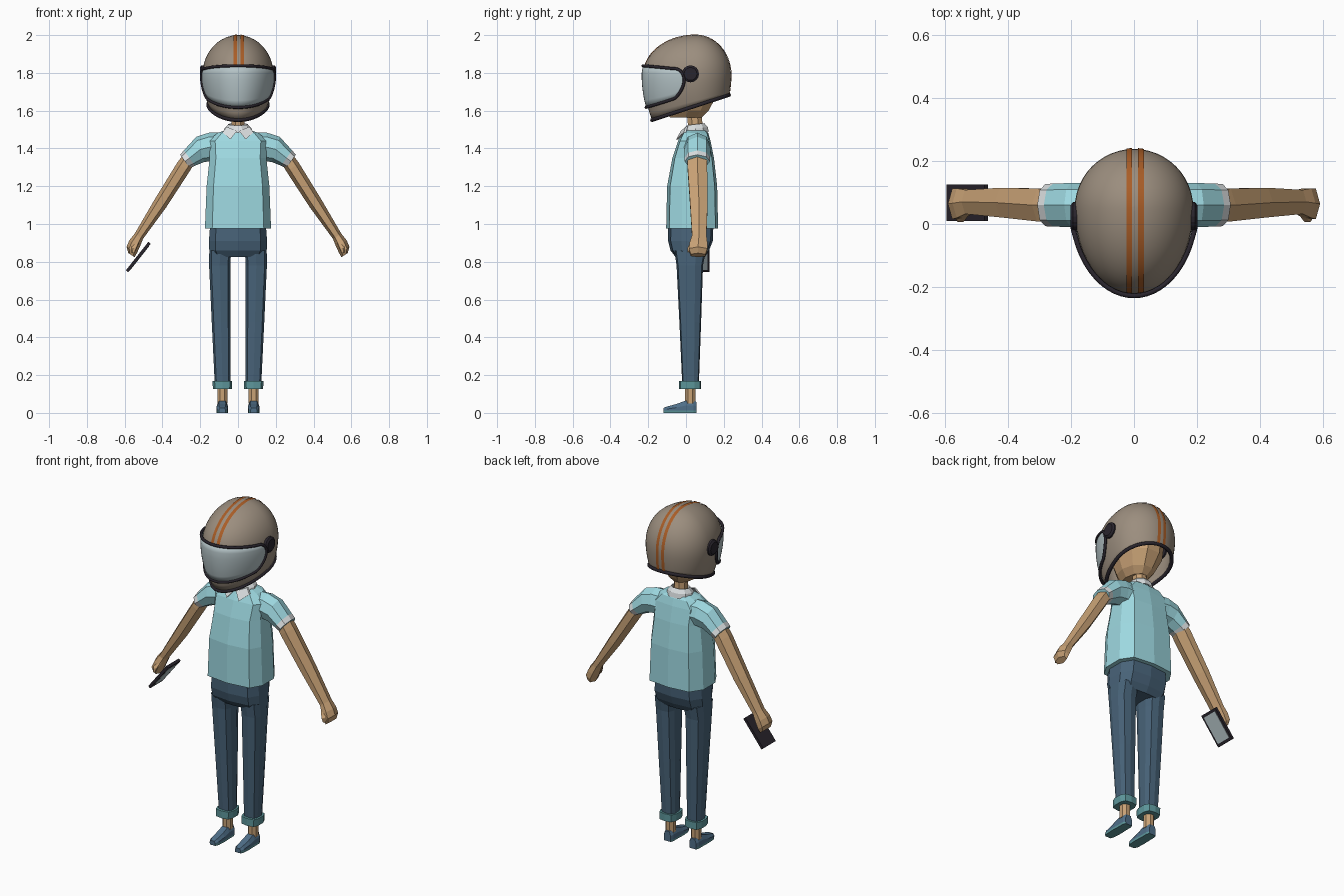
import bpy, bmesh
from math import sin, cos, pi, sqrt, radians
from mathutils import Vector

if "Cube" in bpy.data.objects:
    bpy.data.objects.remove(bpy.data.objects["Cube"])


def material(name, *rgb):
    m = bpy.data.materials.new(name)
    m.use_nodes = True
    m.diffuse_color = (*rgb, 1)
    m.node_tree.nodes["Principled BSDF"].inputs["Base Color"].default_value = (*rgb, 1)
    return m


TAUPE = material("taupe shell", .33, .27, .21)
ORANGE = material("orange stripe", .40, .11, .02)
DARK = material("dark trim", .022, .018, .026)
GLASS = material("pale glass", .46, .55, .57)
SKIN = material("skin", .58, .36, .18)
SHIRT = material("light blue shirt", .34, .69, .75)
WHITE = material("white trim", .70, .73, .74)
DENIM = material("denim", .065, .125, .19)
CUFF = material("teal cuff", .11, .31, .33)
SHOE = material("blue shoe", .08, .16, .25)


def loft(name, rings, mats, closed=True, caps=(True, True), rule=None, smooth=False, thick=0):
    """Skin a list of point rings; rule picks a material slot from a face centre and row."""
    bm = bmesh.new()
    rows = [[bm.verts.new(p) for p in r] for r in rings]
    n = len(rows[0])
    for i in range(len(rows) - 1):
        for j in range(n if closed else n - 1):
            k = (j + 1) % n
            f = bm.faces.new((rows[i][j], rows[i][k], rows[i + 1][k], rows[i + 1][j]))
            if rule:
                f.material_index = rule(f.calc_center_median(), i)
    for row, cap in zip((rows[0], rows[-1]), caps):
        if cap and closed:
            bm.faces.new(row)
    bmesh.ops.recalc_face_normals(bm, faces=bm.faces)
    for f in bm.faces:
        f.smooth = smooth
    me = bpy.data.meshes.new(name)
    bm.to_mesh(me)
    bm.free()
    for m in mats:
        me.materials.append(m)
    ob = bpy.data.objects.new(name, me)
    bpy.context.collection.objects.link(ob)
    if thick:
        s = ob.modifiers.new("thickness", "SOLIDIFY")
        s.thickness, s.offset = thick, -1
    return ob


def tube(name, points, r, mat):
    cu = bpy.data.curves.new(name, "CURVE")
    cu.dimensions, cu.bevel_depth, cu.bevel_resolution = "3D", r, 2
    sp = cu.splines.new("POLY")
    sp.points.add(len(points) - 1)
    for p, q in zip(sp.points, points):
        p.co = (*q, 1)
    sp.use_cyclic_u = True
    cu.materials.append(mat)
    ob = bpy.data.objects.new(name, cu)
    bpy.context.collection.objects.link(ob)


def oval(c, u, ru, rv, n=8, v=(0, 1, 0), turn=0):
    """Polygon ring about c, spanned by directions u and v."""
    c, u, v = Vector(c), Vector(u).normalized(), Vector(v)
    return [c + u * ru * cos(2 * pi * i / n + turn) + v * rv * sin(2 * pi * i / n + turn) for i in range(n)]


HALF = [(0, -1), (.78, -.88), (1, -.4), (1, .4), (.74, .9), (0, 1)]
BODY = HALF + [(-x, y) for x, y in HALF[-2:0:-1]]


def body_ring(z, hw, front, back, x=0):
    mid, dep = (front + back) / 2, (back - front) / 2
    return [Vector((x + px * hw, mid + py * dep, z)) for px, py in BODY]


# Helmet surface: domed above the brow, tapering to the chin
BROW, YC = 1.79, .05


def shell(a, z, off=0):
    if z >= BROW:
        k = sqrt(max(0, 1 - ((z - BROW) / .21) ** 2))
        w, f, b = .188 * k, .275 * k, .188 * k
    else:
        d = (BROW - z) / .24
        w, f, b = .188 - .06 * d ** 1.8, .275 - .045 * d * d, .188 - .05 * d * d
    return Vector(((w + off) * sin(a), YC - ((f if cos(a) > 0 else b) + off) * cos(a), z))


def rim_height(a):
    z = 1.6
    for _ in range(12):
        z = 1.55 + .325 * (shell(a, z).y + .18)
    return z


angles = [2 * pi * i / 48 for i in range(48)]
rows = [[shell(a, rim_height(a) + (BROW - rim_height(a)) * t / 6) for a in angles] for t in range(6)]
rows += [[shell(a, BROW + .21 * sin(radians(t))) for a in angles] for t in range(0, 90, 8)]
rows.append([shell(a, BROW + .2099) for a in angles])
loft("helmet_shell", rows, [TAUPE], caps=(False, True), smooth=True, thick=.012)
tube("helmet_rim", [shell(a, rim_height(a)) for a in angles], .010, DARK)

# Twin stripes over the crown
for side, x0 in (("right", -.024), ("left", .013)):
    strip = []
    for deg in range(-76, 91, 4):
        row = []
        for x in (x0, x0 + .018):
            k, t = sqrt(1 - (x / .188) ** 2), radians(deg)
            depth = .278 if deg < 0 else .191
            row.append((x, YC + depth * k * sin(t), BROW + .213 * k * cos(t)))
        strip.append(row)
    for z in (1.76, 1.72, 1.69):
        strip.append([(x, shell(pi - x / .188, z, .003).y, z) for x in (x0, x0 + .018)])
    loft("stripe_" + side, strip, [ORANGE], closed=False, smooth=True)

# Visor with rounded ends and a dark frame
SPAN, COLS = 1.36, 40


def visor_edge(a):
    u = abs(a) / SPAN
    top, low = 1.838 - .022 * u * u, 1.617 + .065 * u ** 2
    w = sqrt(max(.0004, 1 - max(0, (u - .84) / .16) ** 2))
    mid, h = (top + low) / 2 + .015 * max(0, u - .84) / .16, (top - low) / 2
    return mid - h * w, mid + h * w


steps = [-SPAN * cos(pi * i / COLS) for i in range(COLS + 1)]
visor = []
for a in steps:
    lo, hi = visor_edge(a)
    visor.append([shell(a, lo + (hi - lo) * t / 6, .010) for t in range(7)])
loft("visor", visor, [GLASS], closed=False, smooth=True, thick=.004)
tube("visor_frame", [c[0] for c in visor] + [c[-1] for c in visor[::-1]], .008, DARK)
for s, side in ((1, "left"), (-1, "right")):
    loft("visor_hinge_" + side, [oval((s * x, .024, 1.795), (0, 0, 1), r, r, 16)
         for x, r in ((.165, .045), (.194, .045), (.202, .034))], [DARK])

# Head and neck
loft("head", [oval((0, y, z), (1, 0, 0), rx, ry, 10) for z, y, rx, ry in (
    (1.565, .0, .055, .09), (1.60, .01, .09, .115), (1.68, .02, .13, .15),
    (1.80, .03, .14, .155), (1.90, .03, .10, .12), (1.95, .03, .04, .05))], [SKIN])
loft("neck", [oval((0, y, z), (1, 0, 0), .038, .042, 8, turn=pi / 8)
     for z, y in ((1.46, .055), (1.62, .04))], [SKIN])

# Shirt, collar and collar points
loft("shirt_body", [body_ring(*r) for r in (
    (.975, .175, -.105, .17), (1.2, .166, -.10, .165), (1.35, .150, -.072, .148),
    (1.44, .155, -.042, .13), (1.482, .11, -.02, .118), (1.50, .055, .005, .10))], [SHIRT])
loft("collar", [oval((0, .05, z), (1, 0, -0), r, r * .95, 10, v=(0, 1, .12))
     for z, r in ((1.478, .078), (1.505, .072), (1.528, .052), (1.50, .045))], [WHITE], caps=(False, False))
for s, side in ((1, "left"), (-1, "right")):
    loft("collar_point_" + side, [
        [(s * x, y + d, z) for x, y, z in ((.006, -.028, 1.492), (.040, -.052, 1.448),
                                           (.082, -.012, 1.485), (.060, -.002, 1.515))]
        for d in (0, .012)], [WHITE])

    # Sleeve with white band
    loft("sleeve_" + side, [oval((s * x, .06, z), (s * ux, 0, uz), ru, rv) for x, z, ux, uz, ru, rv in (
        (.09, 1.405, 0, 1, .078, .068), (.145, 1.408, .1, 1, .076, .070), (.20, 1.395, .3, .95, .070, .070),
        (.257, 1.349, .58, .81, .050, .068), (.281, 1.331, .58, .81, .044, .067))],
        [SHIRT, WHITE], rule=lambda c, i: int(i == 3))

    # Arm, fist and thumb
    loft("arm_" + side, [oval((s * x, y, z), (s * .84, 0, .54), ru, rv, 6) for x, y, z, ru, rv in (
        (.24, .06, 1.375, .036, .056), (.29, .06, 1.30, .040, .060), (.41, .068, 1.11, .037, .054),
        (.525, .07, .935, .026, .044), (.548, .066, .895, .033, .054),
        (.563, .064, .862, .032, .056), (.564, .064, .835, .020, .044))], [SKIN])
    loft("thumb_" + side, [oval((s * x, y, z), (1, 0, 0), r, r, 6, v=(0, .8, .6)) for x, y, z, r in (
        (.535, .035, .91, .016), (.548, .018, .88, .016), (.555, .014, .852, .010))], [SKIN])

    # Trouser leg, turned-up cuff, ankle
    loft("trouser_leg_" + side, [body_ring(z, hw, f, b, s * x) for z, x, hw, f, b in (
        (.86, .094, .058, -.062, .105), (.78, .097, .056, -.05, .09),
        (.48, .090, .049, -.035, .08), (.15, .082, .041, -.02, .068))], [DENIM])
    loft("cuff_" + side, [body_ring(z, hw, -.036, .08, s * .083)
         for z, hw in ((.127, .050), (.17, .052))], [CUFF])
    loft("ankle_" + side, [oval((s * .083, .023, z), (1, 0, 0), .029, .030, 8, turn=pi / 8)
         for z in (.05, .14)], [SKIN])

    # Shoe with a lighter sole
    shoe = []
    for y, w, h in ((.056, .022, .058), (.04, .029, .066), (-.005, .029, .064),
                    (-.05, .031, .047), (-.10, .028, .034), (-.12, .018, .026)):
        shoe.append([(s * .083 + px * w, y, z) for px, z in (
            (-.95, 0), (.95, 0), (1, .012), (1, h * .6), (.6, h), (-.6, h), (-1, h * .6), (-1, .012))])
    loft("shoe_" + side, shoe, [SHOE, CUFF], rule=lambda c, i: int(c.z < .01))

# Hips
loft("trouser_hips", [body_ring(*r) for r in (
    (.99, .148, -.095, .145), (.91, .154, -.095, .142), (.86, .152, -.082, .122),
    (.825, .135, -.055, .10))], [DENIM])

# Handset with a screen on its inner face
along, out = Vector((.62, 0, .785)), Vector((.785, 0, -.62))
centre = Vector((-.528, .067, .825))


def plate(name, lo, hi, half_len, half_wid, mat):
    loft(name, [[centre + out * d + along * i * half_len + Vector((0, j * half_wid, 0))
         for i, j in ((-1, -1), (1, -1), (1, 1), (-1, 1))] for d in (lo, hi)], [mat])


plate("handset", -.008, .008, .096, .058, DARK)
plate("handset_screen", .007, .010, .080, .046, GLASS)
